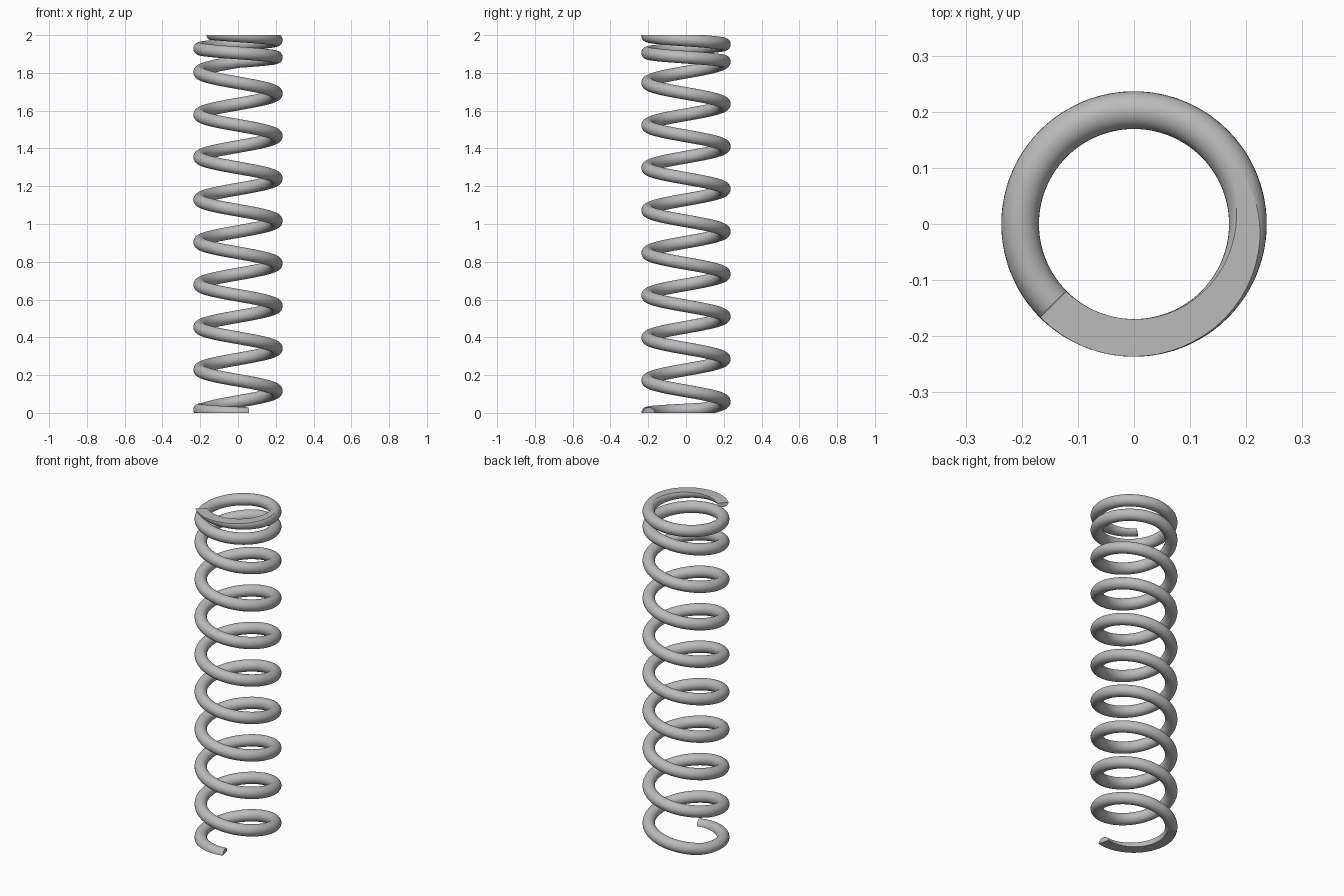
import bpy, bmesh, math
from mathutils import Vector

cube = bpy.data.objects.get("Cube")
if cube:
    bpy.data.objects.remove(cube)

COIL_R, WIRE_R = 0.203, 0.0335
SIDES, STEPS = 32, 660
HEIGHT = 2.0
# Wire height by quarter turn: closed foot, even body, closed top
RISE = [(-0.16, -0.004), (1.3, 0.0206), (34.0, 1.86), (40.5, 2.008)]


def height(q):
    for (q0, z0), (q1, z1) in zip(RISE, RISE[1:]):
        if q <= q1:
            break
    return z0 + (z1 - z0) * (q - q0) / (q1 - q0)


def centre(q):
    a = -math.pi / 2 * (q + 1)
    return Vector((COIL_R * math.cos(a), COIL_R * math.sin(a), height(q)))


steel = bpy.data.materials.new("spring_steel")
steel.use_nodes = True
colour = (0.5, 0.5, 0.5, 1.0)
steel.diffuse_color = colour
steel.node_tree.nodes["Principled BSDF"].inputs["Base Color"].default_value = colour

# Sweep a round wire along the coil
bm = bmesh.new()
rings = []
first, last = RISE[0][0], RISE[-1][0]
for i in range(STEPS + 1):
    q = first + (last - first) * i / STEPS
    p = centre(q)
    tangent = (centre(q + 0.01) - centre(q - 0.01)).normalized()
    out = Vector((p.x, p.y, 0)).normalized()
    side = tangent.cross(out).normalized()
    ring = []
    for k in range(SIDES):
        t = math.tau * k / SIDES
        ring.append(bm.verts.new(p + WIRE_R * (math.cos(t) * out + math.sin(t) * side)))
    rings.append(ring)
for a, b in zip(rings, rings[1:]):
    for k in range(SIDES):
        n = (k + 1) % SIDES
        bm.faces.new((a[k], a[n], b[n], b[k]))
bm.faces.new(rings[0])
bm.faces.new(rings[-1])

# Grind both ends flat and close the cuts
for z, up in ((0, -1), (HEIGHT, 1)):
    bmesh.ops.bisect_plane(bm, geom=bm.verts[:] + bm.edges[:] + bm.faces[:], dist=1e-6,
                           plane_co=(0, 0, z), plane_no=(0, 0, up), clear_outer=True)
    rim = [e for e in bm.edges if e.is_boundary]
    bmesh.ops.holes_fill(bm, edges=rim, sides=0)
bmesh.ops.recalc_face_normals(bm, faces=bm.faces[:])

mesh = bpy.data.meshes.new("coil_spring")
bm.to_mesh(mesh)
bm.free()
mesh.materials.append(steel)
spring = bpy.data.objects.new("coil_spring", mesh)
bpy.context.collection.objects.link(spring)
bpy.ops.object.select_all(action="DESELECT")
spring.select_set(True)
bpy.context.view_layer.objects.active = spring
bpy.ops.object.shade_smooth_by_angle(angle=math.radians(25))
